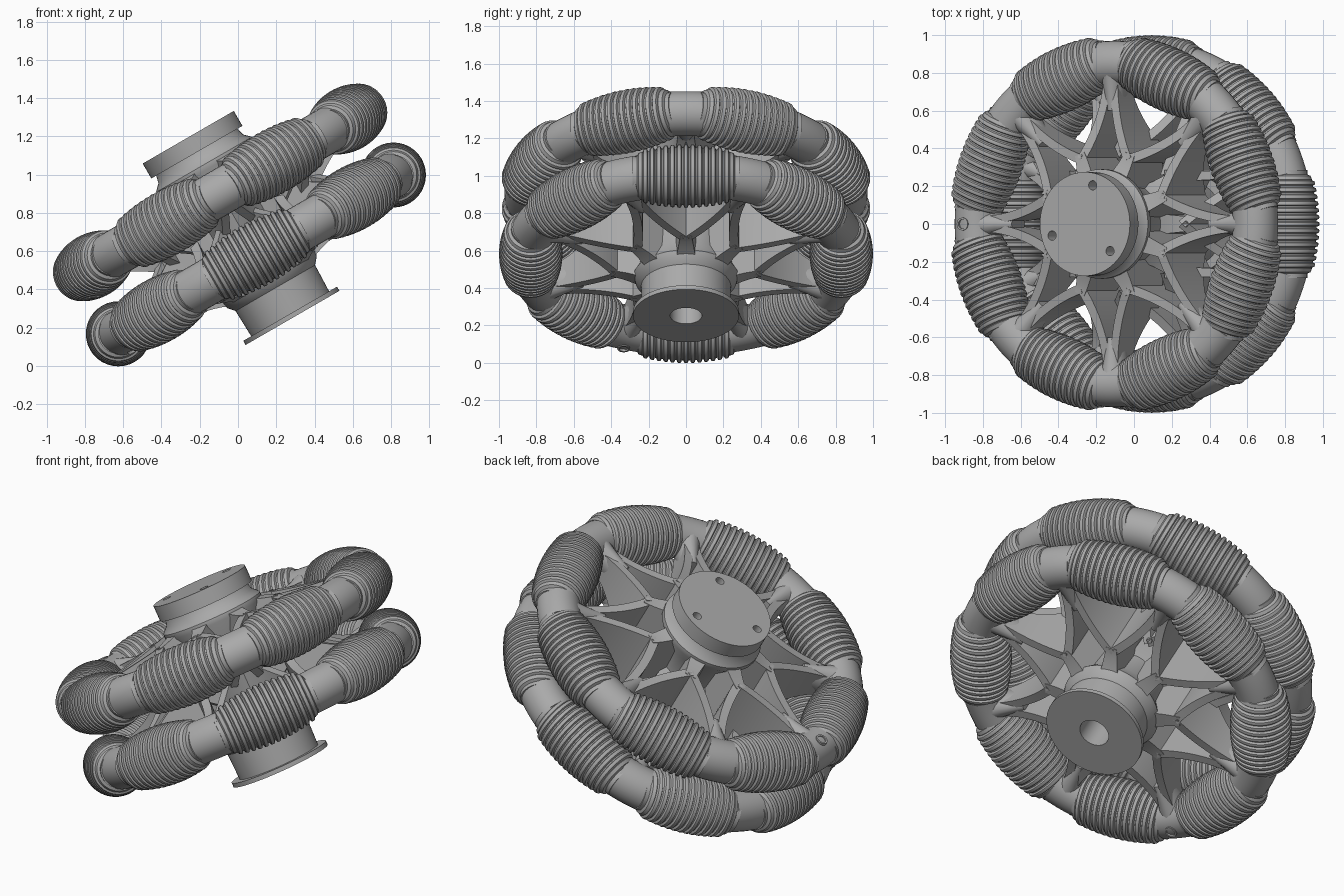
import bpy, bmesh
from math import sin, cos, pi, radians, sqrt
from mathutils import Matrix, Vector

if "Cube" in bpy.data.objects:
    bpy.data.objects.remove(bpy.data.objects["Cube"])

grey = bpy.data.materials.new("plain_grey")
grey.use_nodes = True
grey.diffuse_color = (0.4, 0.4, 0.4, 1)
grey.node_tree.nodes["Principled BSDF"].inputs["Base Color"].default_value = (0.4, 0.4, 0.4, 1)

# Tilted frame of the whole wheel: local z is the axle
WHEEL = Matrix.Translation((0, 0, 0.745)) @ Matrix.Rotation(radians(-30), 4, 'Y')
RING_Z, ROLLER_R, COUNT = 0.187, 0.83, 8
STEP = 2 * pi / COUNT


def spin(angle):
    return Matrix.Rotation(angle, 4, 'Z')


def shade(obj):
    bpy.ops.object.select_all(action='DESELECT')
    obj.select_set(True)
    bpy.context.view_layer.objects.active = obj
    bpy.ops.object.shade_smooth_by_angle(angle=radians(35))


def add_object(name, mesh, matrix):
    obj = bpy.data.objects.new(name, mesh)
    bpy.context.collection.objects.link(obj)
    obj.matrix_world = matrix
    if not mesh.materials:
        mesh.materials.append(grey)
        shade(obj)
    return obj


def loft(name, rings):
    """Skin a list of point loops and cap both ends."""
    bm = bmesh.new()
    loops = [[bm.verts.new(p) for p in ring] for ring in rings]
    n = len(loops[0])
    for a, b in zip(loops, loops[1:]):
        for i in range(n):
            j = (i + 1) % n
            bm.faces.new((a[i], a[j], b[j], b[i]))
    bm.faces.new(loops[0])
    bm.faces.new(loops[-1])
    bmesh.ops.recalc_face_normals(bm, faces=bm.faces)
    mesh = bpy.data.meshes.new(name)
    bm.to_mesh(mesh)
    bm.free()
    return mesh


def turn(n):
    return [2 * pi * i / n for i in range(n)]


def lathe(name, profile, segs):
    return loft(name, [[(r * cos(u), r * sin(u), z) for u in turn(segs)] for r, z in profile])


# Hub: cap, necks, body, flange and blind bore in one turned profile
hub = add_object("hub", lathe("hub", [
    (0.275, 0.52), (0.275, 0.43), (0.245, 0.43), (0.255, 0.39), (0.29, 0.355),
    (0.29, 0.325), (0.24, 0.25), (0.23, 0.1), (0.23, -0.1), (0.24, -0.25),
    (0.28, -0.325), (0.27, -0.355), (0.24, -0.39), (0.235, -0.545),
    (0.283, -0.545), (0.283, -0.57), (0.085, -0.57), (0.085, 0.2)], 64), WHEEL)

# Three screw holes in the cap
for k in range(3):
    hole = add_object("cap_hole_cutter", lathe("cutter", [(0.025, 0.42), (0.025, 0.58)], 20),
                      WHEEL @ spin(radians(77 + 120 * k)) @ Matrix.Translation((0.21, 0, 0)))
    hole.hide_render = True
    cut = hub.modifiers.new("cap_hole", 'BOOLEAN')
    cut.object, cut.solver = hole, 'EXACT'
    bpy.context.view_layer.objects.active = hub
    bpy.ops.object.modifier_apply(modifier=cut.name)
    bpy.data.objects.remove(hole)
shade(hub)

# Ribbed barrel roller: ridges follow the rim circle, plain collar at each end
HALF, RIBS = 0.236, 13
pitch = 2 * HALF / RIBS
collar = [(0.105, 0.285), (0.105, 0.262), (0.122, 0.255), (0.13, HALF)]
profile = [(r, -y) for r, y in collar]
for k in range(RIBS):
    for offset, depth in ((0.1, 0.015), (0.25, 0.002), (0.5, 0), (0.75, 0.002), (0.9, 0.015)):
        y = -HALF + (k + offset) * pitch
        profile.append((sqrt(1 - y * y) - ROLLER_R - depth, y))
profile += collar[::-1]
roller_mesh = lathe("roller", profile, 36)

# Bent knuckle that holds two neighbouring roller ends
arc = []
for k in range(-4, 5):
    a = k / 4 * radians(5.7)
    arc.append([((0.85 + 0.12 * cos(u)) * cos(a), (0.85 + 0.12 * cos(u)) * sin(a), 0.12 * sin(u))
                for u in turn(28)])
knuckle_mesh = loft("knuckle", arc)

# Rounded stem tapering from the knuckle into the fork
stem_mesh = loft("spoke_stem", [[(x, w * cos(u), h * sin(u)) for u in turn(20)]
                                for x, w, h in ((0.85, 0.085, 0.115), (0.78, 0.075, 0.1),
                                                (0.70, 0.055, 0.085), (0.60, 0.045, 0.07))])


# Upright web along a curved path, deeper and wider towards the hub
def web(name, start, bend, end, tops, lows, halves):
    a, b, c = Vector(start), Vector(bend), Vector(end)
    sections = []
    for k in range(13):
        s = k / 12
        p = a.lerp(b, s).lerp(b.lerp(c, s), s)
        along = ((b - a).lerp(c - b, s)).normalized()
        side = Vector((-along.y, along.x)) * (halves[0] + (halves[1] - halves[0]) * s)
        top = tops[0] + (tops[1] - tops[0]) * s ** 1.5
        low = lows[0] + (lows[1] - lows[0]) * s ** 1.7
        sections.append([(*(p + side), top), (*(p - side), top), (*(p - side), low), (*(p + side), low)])
    return loft(name, sections)


half_dir = Vector((cos(STEP / 2), sin(STEP / 2)))
fork_mesh = web("spoke_fork", (0.80, 0.02), (0.56, 0.02), half_dir * 0.37,
                (0.06, 0.13), (-0.07, -0.32), (0.022, 0.025))
node_mesh = web("hub_web", half_dir * 0.40, half_dir * 0.31, half_dir * 0.22,
                (0.125, 0.18), (-0.18, -0.32), (0.03, 0.055))

# Small screw boss sunk into one knuckle of each ring
boss_mesh = lathe("screw_boss", [(0.034, 0.08), (0.034, 0.125), (0.024, 0.125), (0.024, 0.105)], 20)

# Two rings, the lower one flipped and turned by half a step
for ring, side, shift in (("upper", 1, 0), ("lower", -1, STEP / 2)):
    flip = Matrix.Scale(side, 4, (0, 0, 1))
    for k in range(COUNT):
        gap = WHEEL @ flip @ spin(shift + k * STEP) @ Matrix.Translation((0, 0, RING_Z))
        add_object(ring + "_knuckle", knuckle_mesh, gap)
        add_object(ring + "_spoke_stem", stem_mesh, gap)
        add_object(ring + "_hub_web", node_mesh, gap)
        add_object(ring + "_roller", roller_mesh, gap @ spin(STEP / 2)
                   @ Matrix.Translation((ROLLER_R, 0, 0)) @ Matrix.Rotation(pi / 2, 4, 'X'))
        for mirror in (1, -1):
            add_object(ring + "_spoke_fork", fork_mesh, gap @ Matrix.Scale(mirror, 4, (0, 1, 0)))
        if k == COUNT // 2:
            add_object(ring + "_screw_boss", boss_mesh, gap @ Matrix.Translation((0.87, 0, 0)))
